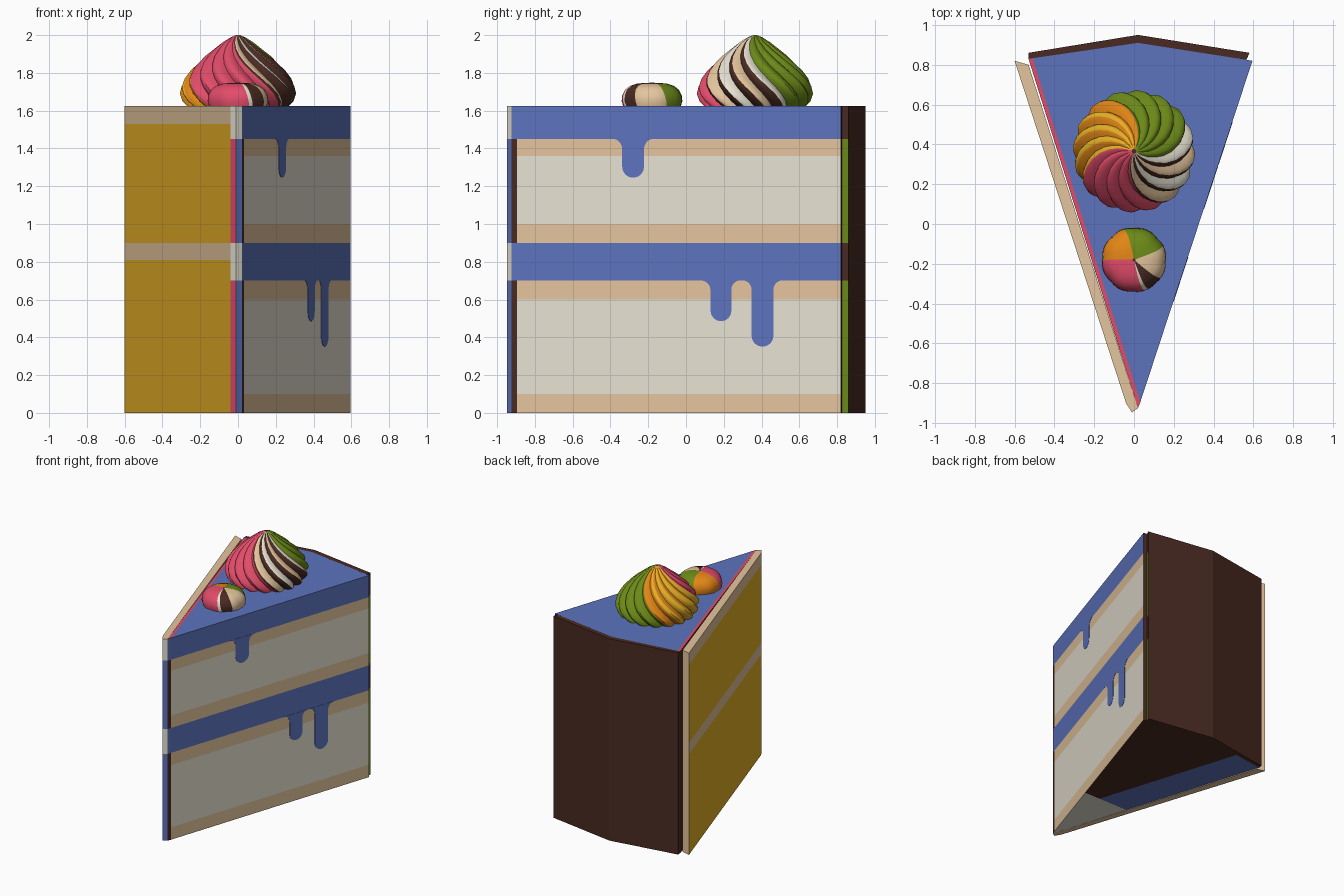
import bpy, bmesh, math
from mathutils import Vector

if "Cube" in bpy.data.objects:
    bpy.data.objects.remove(bpy.data.objects["Cube"])

def lin(c):
    c /= 255
    return c / 12.92 if c <= 0.04045 else ((c + 0.055) / 1.055) ** 2.4

COL = {"chocolate": (74, 42, 34), "blue_icing": (93, 116, 190), "white_cream": (231, 226, 210),
       "tan_sponge": (228, 197, 157), "yellow": (232, 178, 38), "orange": (226, 134, 22),
       "pink": (226, 76, 106), "green": (108, 138, 24)}
CHOC, BLUE, WHITE, TAN, YEL, ORA, PINK, GREEN = range(8)
MATS = []
for n, c in COL.items():
    m = bpy.data.materials.new(n)
    m.diffuse_color = (*[lin(v) for v in c], 1)
    m.use_nodes = True
    m.node_tree.nodes["Principled BSDF"].inputs["Base Color"].default_value = m.diffuse_color
    MATS.append(m)

H = 1.625

def finish(bm, name):
    me = bpy.data.meshes.new(name)
    bm.normal_update()
    bm.to_mesh(me)
    bm.free()
    for m in MATS:
        me.materials.append(m)
    ob = bpy.data.objects.new(name, me)
    bpy.context.collection.objects.link(ob)
    return ob

def prism(name, pts, levels, rule, cuts=()):
    """Extrude an outline to the cake height, cut it, colour faces by rule(centre, normal)."""
    bm = bmesh.new()
    f = bm.faces.new([bm.verts.new((x, y, 0)) for x, y in pts])
    r = bmesh.ops.extrude_face_region(bm, geom=[f])
    bmesh.ops.translate(bm, verts=[v for v in r["geom"] if isinstance(v, bmesh.types.BMVert)], vec=(0, 0, H))
    bmesh.ops.recalc_face_normals(bm, faces=bm.faces)
    for co, no in [((0, 0, z), (0, 0, 1)) for z in levels] + list(cuts):
        bmesh.ops.bisect_plane(bm, geom=bm.verts[:] + bm.edges[:] + bm.faces[:], plane_co=co, plane_no=no)
    bm.normal_update()
    for f in bm.faces:
        f.material_index = rule(f.calc_center_median(), f.normal)
    return finish(bm, name)

def in_band(z):
    return 0.7 < z < 0.9 or z > 1.45

EDGE = Vector((0.02, -0.925, 0))
EDGE_N = Vector((1.755, 0.55, 0)).normalized()

# Main slice: layered right side, blue icing on top with a pink left border
def body_rule(c, n):
    from_edge = (Vector((c.x, c.y, 0)) - EDGE).dot(EDGE_N)
    if n.z > 0.9:
        return PINK if from_edge < 0.02 else BLUE
    if n.z < -0.9:
        if c.y < -0.3:
            return WHITE
        return BLUE if from_edge < 0.25 else CHOC
    if c.y < -0.89:
        return BLUE if in_band(c.z) else CHOC
    if n.x > 0.5:
        for top, m in ((0.1, TAN), (0.6, WHITE), (0.7, TAN), (0.9, BLUE), (1.0, TAN), (1.36, WHITE), (1.45, TAN)):
            if c.z < top:
                return m
        return BLUE
    return CHOC

cuts = [(EDGE + EDGE_N * 0.02, EDGE_N), (EDGE + EDGE_N * 0.25, EDGE_N), ((0, -0.3, 0), (0, 1, 0))]
prism("cake_slice", [(0.02, -0.925), (0.03, -0.90), (0.595, 0.82), (0.02, 0.91), (-0.53, 0.83)],
      (0.1, 0.6, 0.7, 0.9, 1.0, 1.36, 1.45), body_rule, cuts)

# Left panel: yellow sponge with tan filling bands, banded tip
def left_rule(c, n):
    if abs(n.z) > 0.9:
        return TAN
    if c.y < -0.89:
        if in_band(c.z):
            return WHITE
        return PINK if n.x < 0 else BLUE
    if n.x < -0.5:
        return TAN if 0.81 < c.z < 0.9 or c.z > 1.53 else YEL
    return TAN

prism("left_sponge_panel", [(-0.04, -0.90), (-0.01, -0.947), (0.02, -0.925), (-0.53, 0.80), (-0.60, 0.82)],
      (0.7, 0.81, 0.9, 1.45, 1.53), left_rule)

# Back crust: chocolate icing with a recessed green end strip
prism("back_icing", [(-0.53, 0.83), (0.02, 0.91), (0.565, 0.825), (0.58, 0.86), (0.02, 0.95), (-0.53, 0.86)],
      (0.7, 0.9, 1.45),
      lambda c, n: GREEN if n.x > 0.7 and not in_band(c.z) else CHOC)

# Icing drips on the right side
def drip(name, yc, w, ztop, zbot, fl, fr):
    q = [i * math.pi / 16 for i in range(9)]
    p = [(yc - w - fl + fl * math.sin(a), ztop - fl + fl * math.cos(a)) for a in q]
    p += [(yc - w * math.cos(a * 2), zbot + w - w * math.sin(a * 2)) for a in q]
    p += [(yc + w + fr - fr * math.sin(a), ztop - fr + fr * math.cos(a)) for a in reversed(q)]
    bm = bmesh.new()
    f = bm.faces.new([bm.verts.new((0.032 + 0.565 * (y + 0.9) / 1.72, y, z)) for y, z in p])
    r = bmesh.ops.extrude_face_region(bm, geom=[f])
    bmesh.ops.translate(bm, verts=[v for v in r["geom"] if isinstance(v, bmesh.types.BMVert)], vec=(-0.004, 0, 0))
    bmesh.ops.recalc_face_normals(bm, faces=bm.faces)
    for f in bm.faces:
        f.material_index = BLUE
    finish(bm, name)

drip("drip_upper", -0.28, 0.058, 1.452, 1.245, 0.055, 0.055)
drip("drip_lower_a", 0.185, 0.055, 0.702, 0.485, 0.055, 0.05)
drip("drip_lower_b", 0.405, 0.058, 0.702, 0.35, 0.05, 0.05)

# Piped cream: lathe profile with twisted ribs, coloured by compass sector
def dollop(name, cx, cy, prof, ribs, depth, twist, rule, seg=6):
    bm = bmesh.new()
    n = ribs * seg
    z0, z1 = prof[0][1], prof[-1][1]
    rings = []
    for r, z in prof:
        t = (z - z0) / (z1 - z0)
        ring = []
        for i in range(n):
            a = 2 * math.pi * i / n - twist * t
            rr = r * (1 - depth * (1 - math.sin(math.pi * (i % seg) / seg)))
            ring.append(bm.verts.new((cx + rr * math.cos(a), cy + rr * math.sin(a), z)))
        rings.append(ring)
    for k in range(len(rings) - 1):
        for i in range(n):
            j = (i + 1) % n
            f = bm.faces.new((rings[k][i], rings[k][j], rings[k + 1][j], rings[k + 1][i]))
            f.material_index = rule(i // seg, i % seg, math.degrees(2 * math.pi * (i + 0.5) / n))
    bm.faces.new(rings[-1])
    bm.faces.new(rings[0][::-1])
    ob = finish(bm, name)
    bpy.context.view_layer.objects.active = ob
    ob.select_set(True)
    bpy.ops.object.shade_smooth_by_angle(angle=math.radians(35))
    ob.select_set(False)

def swirl_rule(rib, s, a):
    a = (a - 24) % 360          # colour follows the ribs, measured part way up
    if 22 <= a < 118:
        return GREEN
    if 118 <= a < 212:
        return ORA if a < 142 or s > 3 else YEL
    if 212 <= a < 298:
        return PINK
    return CHOC if s < 3 else (WHITE if rib % 2 else TAN)

def button_rule(rib, s, a):
    if 30 <= a < 110:
        return GREEN
    if 110 <= a < 190:
        return ORA
    if 190 <= a < 292:
        return PINK
    if 292 <= a < 300:
        return WHITE
    return CHOC if 300 <= a < 330 else TAN

dollop("large_cream_swirl", 0, 0.365,
       [(0.27, 1.62), (0.295, 1.65), (0.308, 1.69), (0.303, 1.73), (0.283, 1.77), (0.253, 1.81), (0.215, 1.85),
        (0.172, 1.89), (0.128, 1.925), (0.085, 1.96), (0.045, 1.985), (0.012, 2.0)],
       16, 0.12, math.radians(75), swirl_rule)
dollop("small_cream_button", 0, -0.18,
       [(0.155, 1.62), (0.164, 1.65), (0.16, 1.68), (0.145, 1.71), (0.118, 1.731), (0.08, 1.743), (0.04, 1.747),
        (0.008, 1.748)],
       8, 0.03, math.radians(10), button_rule)
